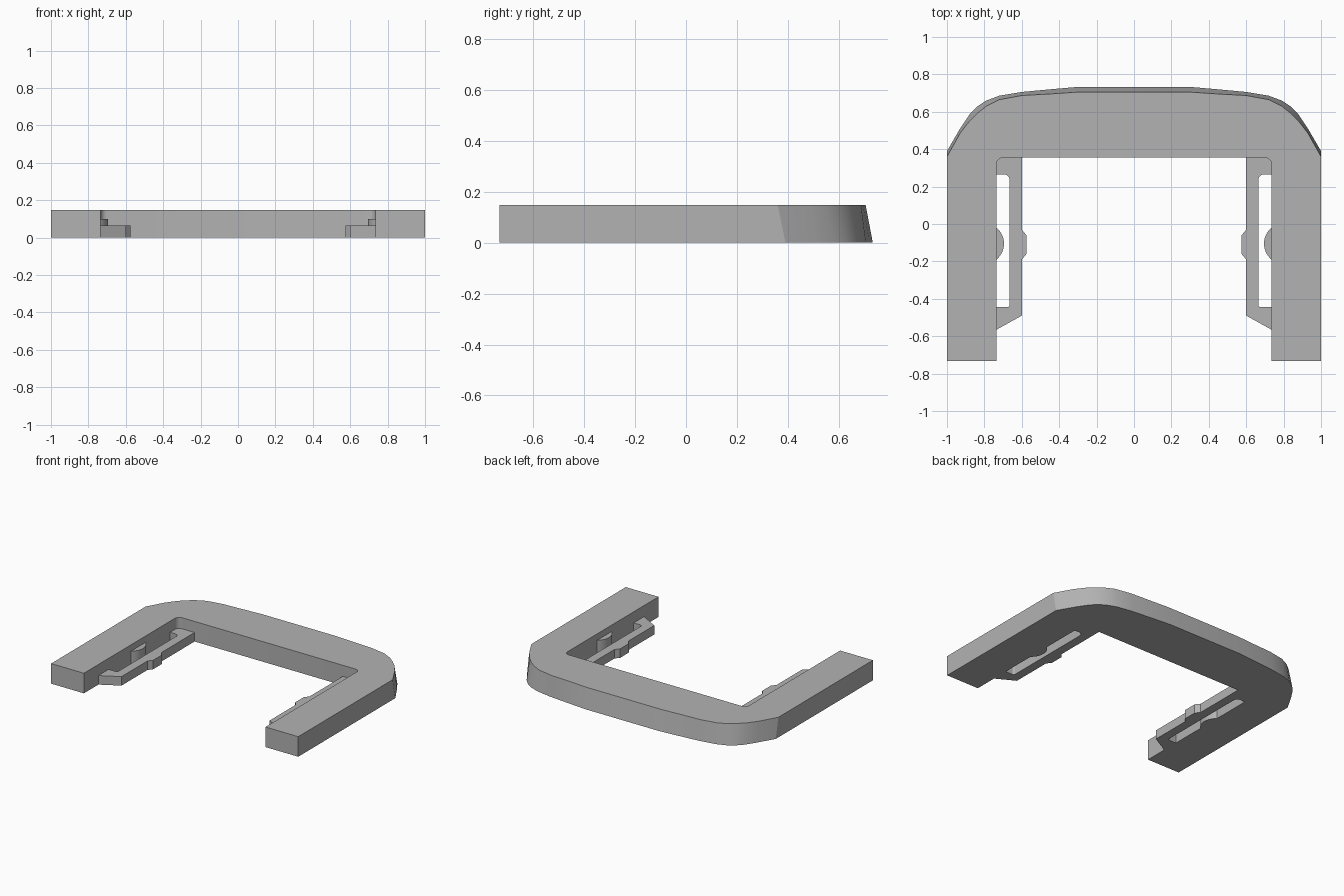
import bpy, bmesh
from math import sin, cos, pi, radians

if "Cube" in bpy.data.objects:
    bpy.data.objects.remove(bpy.data.objects["Cube"], do_unlink=True)

grey = bpy.data.materials.new("light grey plastic")
grey.use_nodes = True
grey.diffuse_color = (0.45, 0.45, 0.45, 1)
grey.node_tree.nodes["Principled BSDF"].inputs["Base Color"].default_value = (0.45, 0.45, 0.45, 1)

HEIGHT = 0.147
CLIP_HEIGHT = 0.066
WALL = 0.735      # inner face of each leg
BACK = 0.355      # inner face of the crossbar


def arc(cx, cy, r, start, end, steps=6):
    """Points along a circular arc, angles in degrees."""
    angles = [radians(start + (end - start) * i / steps) for i in range(steps + 1)]
    return [(cx + r * cos(a), cy + r * sin(a)) for a in angles]


def loft(name, bottom, top, z0, z1):
    """Closed solid between two outlines with matching point counts."""
    bm = bmesh.new()
    low = [bm.verts.new((x, y, z0)) for x, y in bottom]
    high = [bm.verts.new((x, y, z1)) for x, y in top]
    bm.faces.new(low)
    bm.faces.new(high)
    n = len(low)
    for i in range(n):
        j = (i + 1) % n
        bm.faces.new((low[i], low[j], high[j], high[i]))
    bmesh.ops.recalc_face_normals(bm, faces=bm.faces)
    mesh = bpy.data.meshes.new(name)
    bm.to_mesh(mesh)
    bm.free()
    mesh.materials.append(grey)
    obj = bpy.data.objects.new(name, mesh)
    bpy.context.collection.objects.link(obj)
    bpy.ops.object.select_all(action="DESELECT")
    obj.select_set(True)
    bpy.context.view_layer.objects.active = obj
    bpy.ops.object.shade_smooth_by_angle(angle=radians(25))
    return obj


def frame_outline(rear):
    """Full U outline from the rear curve of the left half."""
    r = 0.035
    half = [(WALL - r + x, BACK - r + y) for x, y in arc(0, 0, r, 90, 0)]
    half += [(WALL, -0.732), (1, -0.732)] + rear
    return half + [(-x, y) for x, y in reversed(half)]


# U-shaped frame, its rear face leaning inward towards the top
rear_low = [(1, 0.39), (0.93, 0.51), (0.88, 0.585), (0.84, 0.627), (0.79, 0.66),
            (0.72, 0.686), (0.60, 0.706), (0.45, 0.72), (0.30, 0.733)]
rear_high = [(1, 0.36), (0.93, 0.485), (0.88, 0.55), (0.84, 0.59), (0.79, 0.63),
             (0.72, 0.665), (0.60, 0.687), (0.45, 0.695), (0.30, 0.705)]
loft("frame", frame_outline(rear_low), frame_outline(rear_high), 0, HEIGHT)

# Spring clip with a slot open to the leg and a catch on its inner side
R = 0.03
SLOT = 0.665
clip = [(WALL, BACK), (0.60, BACK), (0.60, -0.03), (0.575, -0.06), (0.575, -0.16),
        (0.60, -0.19), (0.60, -0.49), (WALL, -0.565), (WALL, -0.445)]
clip += arc(SLOT + R / 2, -0.445 + R / 2, R / 2, 270, 180)
clip += arc(SLOT + R, 0.265 - R, R, 180, 90)
clip += [(WALL, 0.265)]

# Rounded stop on the leg behind the clip
stop = arc(WALL + 0.07, -0.105, 0.11, 180 - 50.5, 180 + 50.5, 14)

for side, sign in (("left", 1), ("right", -1)):
    for part, outline, z in (("clip", clip, CLIP_HEIGHT), ("stop", stop, 0.1)):
        points = [(sign * x, y) for x, y in outline]
        loft(side + "_" + part, points, points, 0, z)
